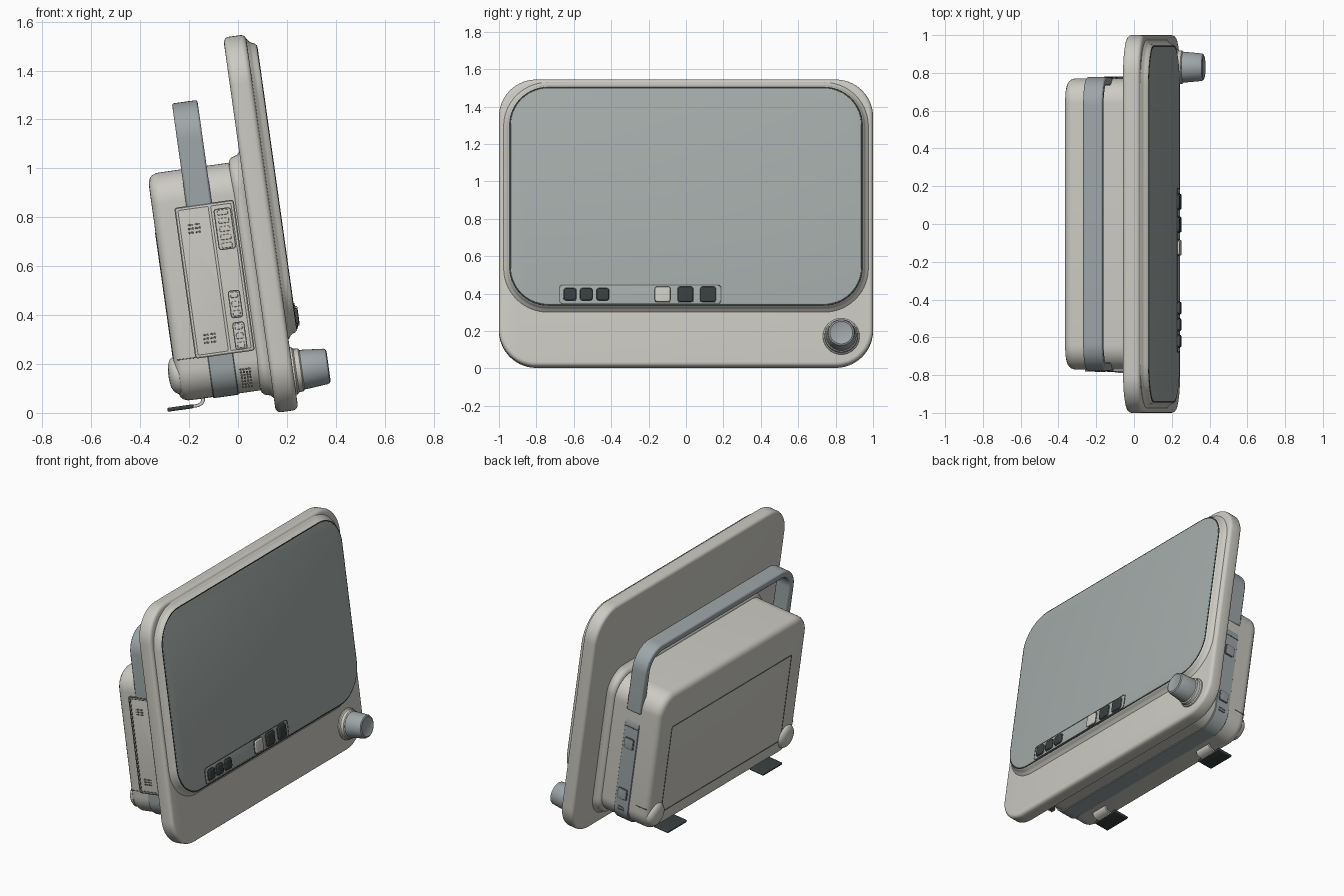
import bpy, bmesh, math
from mathutils import Matrix

if "Cube" in bpy.data.objects:
    bpy.data.objects.remove(bpy.data.objects["Cube"])

# Local frame: x = out of the screen, y = sideways, z = up the panel; whole unit leans back 8 degrees
LEAN = Matrix.Translation((0.155, 0, 0)) @ Matrix.Rotation(math.radians(-8), 4, 'Y')


def material(name, rgb):
    m = bpy.data.materials.new(name)
    m.diffuse_color = (*rgb, 1)
    m.use_nodes = True
    m.node_tree.nodes["Principled BSDF"].inputs["Base Color"].default_value = m.diffuse_color
    return m


SHELL = material("warm_shell", (0.60, 0.59, 0.54))
BLUE = material("blue_grey", (0.34, 0.38, 0.39))
GLASS = material("screen_grey", (0.37, 0.41, 0.40))
DARK = material("dark_rubber", (0.04, 0.05, 0.05))
SEAM = material("seam", (0.14, 0.14, 0.13))


def finish(name, bm, mat, angle=35):
    bmesh.ops.recalc_face_normals(bm, faces=bm.faces)
    me = bpy.data.meshes.new(name)
    bm.to_mesh(me)
    bm.free()
    me.shade_smooth()
    me.set_sharp_from_angle(angle=math.radians(angle))
    me.materials.append(mat)
    ob = bpy.data.objects.new(name, me)
    bpy.context.collection.objects.link(ob)
    ob.matrix_world = LEAN
    return ob


def rounded(rect, r, inset=0, seg=10):
    a0, a1, b0, b1 = rect[0] + inset, rect[1] - inset, rect[2] + inset, rect[3] - inset
    r = max(r - inset, 0.002)
    pts = []
    for k, (a, b) in enumerate([(a1 - r, b1 - r), (a0 + r, b1 - r), (a0 + r, b0 + r), (a1 - r, b0 + r)]):
        for i in range(seg + 1):
            t = math.pi / 2 * (k + i / seg)
            pts.append((a + r * math.cos(t), b + r * math.sin(t)))
    return pts


# Stack of rounded rectangles; rings = (depth, inset); axis x gives (y, z) outlines, axis y gives (x, z)
def loft(name, axis, rect, r, rings, mat, hollow=False, seg=10):
    bm = bmesh.new()
    loops = []
    for d, inset in rings:
        loops.append([bm.verts.new((d, a, b) if axis == 'x' else (a, d, b))
                      for a, b in rounded(rect, r, inset, seg)])
    pairs = list(zip(loops, loops[1:]))
    if hollow:
        pairs.append((loops[-1], loops[0]))
    else:
        bm.faces.new(loops[0])
        bm.faces.new(loops[-1])
    n = len(loops[0])
    for p, q in pairs:
        for i in range(n):
            j = (i + 1) % n
            bm.faces.new((p[i], p[j], q[j], q[i]))
    return finish(name, bm, mat)


# Raised pad with a rounded outer edge
def pad(name, axis, rect, r, d0, d1, bev, mat, both=False, seg=6):
    s = 1 if d1 > d0 else -1
    arc = [(bev * (1 - math.sin(t)), bev * (1 - math.cos(t))) for t in
           [math.pi / 2 * i / 4 for i in range(5)]]
    rings = [(d0 + s * k, i) for k, i in reversed(arc)] if both else [(d0, 0)]
    if both:
        rings.reverse()
        rings.sort(key=lambda q: s * q[0])
    rings += sorted([(d1 - s * k, i) for k, i in arc], key=lambda q: s * q[0])
    return loft(name, axis, rect, r, rings, mat, seg=seg)


def frame(name, axis, rect, r, d0, d1, width, mat):
    return loft(name, axis, rect, r, [(d0, 0), (d1, 0), (d1, width), (d0, width)], mat, True)


def lathe(name, y, z, profile, mat, n=40):
    bm = bmesh.new()
    loops = [[bm.verts.new((x, y + r * math.cos(2 * math.pi * i / n), z + r * math.sin(2 * math.pi * i / n)))
              for i in range(n)] for x, r in profile]
    for p, q in zip(loops, loops[1:]):
        for i in range(n):
            bm.faces.new((p[i], p[(i + 1) % n], q[(i + 1) % n], q[i]))
    bm.faces.new(loops[0])
    bm.faces.new(loops[-1])
    return finish(name, bm, mat)


# Bent strip: inner and outer side lines joined into a solid, f places (a, b) at each end
def strip(name, outer, inner, place, ends, mat, bev):
    bm = bmesh.new()
    secs = [[bm.verts.new(place(p, e)) for p, e in
             ((o, ends[0]), (o, ends[1]), (i, ends[1]), (i, ends[0]))] for o, i in zip(outer, inner)]
    for s, t in zip(secs, secs[1:]):
        for k in range(4):
            bm.faces.new((s[k], s[(k + 1) % 4], t[(k + 1) % 4], t[k]))
    bm.faces.new(secs[0])
    bm.faces.new(secs[-1])
    ob = finish(name, bm, mat)
    b = ob.modifiers.new("soft_edges", 'BEVEL')
    b.width, b.segments, b.limit_method, b.angle_limit = bev, 2, 'ANGLE', math.radians(50)
    return ob


# Front panel, raised bezel and screen
pad("front_panel", 'x', (-1, 1, 0, 1.55), 0.2, 0, 0.093, 0.022, SHELL, both=True, seg=14)
SCR = (-0.938, 0.938, 0.328, 1.495)
loft("screen_bezel", 'x', SCR, 0.2, [(0.085, -0.042), (0.095, -0.036), (0.103, -0.024), (0.113, -0.017),
     (0.124, -0.013), (0.13, -0.007), (0.131, 0)], SHELL, seg=14)
pad("screen_seal", 'x', tuple(v + s * 0.007 for v, s in zip(SCR, (-1, 1, -1, 1))), 0.207,
    0.1, 0.132, 0.002, DARK, seg=14)
pad("screen", 'x', SCR, 0.2, 0.1, 0.134, 0.004, GLASS, seg=14)

# Button strip
frame("button_strip_rim", 'x', (-0.68, 0.19, 0.33, 0.435), 0.02, 0.13, 0.137, 0.005, SEAM)
pad("button_strip", 'x', (-0.675, 0.185, 0.333, 0.43), 0.018, 0.13, 0.136, 0.002, GLASS)
for i, (y, h, m) in enumerate([(-0.62, 0.033, DARK), (-0.533, 0.033, DARK), (-0.445, 0.033, DARK),
                               (-0.125, 0.041, SHELL), (-0.003, 0.041, DARK), (0.118, 0.041, DARK)]):
    frame(f"button_seat_{i}", 'x', (y - h - .004, y + h + .004, 0.377 - h, 0.385 + h), 0.018, 0.13, 0.139, 0.006, SEAM)
    pad(f"button_{i}", 'x', (y - h, y + h, 0.381 - h, 0.381 + h), 0.016, 0.13, 0.147, 0.006, m)

# Control knob
lathe("knob_collar", 0.83, 0.16, [(0.08, 0.1), (0.1, 0.097), (0.106, 0.09), (0.125, 0.088), (0.13, 0.082)], SHELL)
lathe("knob", 0.83, 0.16, [(0.12, 0.081), (0.14, 0.081), (0.228, 0.073), (0.236, 0.069), (0.24, 0.061),
                           (0.237, 0.056)], BLUE)

# Rear collar and housing
loft("rear_collar", 'x', (-0.79, 0.79, 0.07, 1.07), 0.14, [(-0.05, 0.035), (-0.046, 0.022), (-0.038, 0.012),
     (-0.025, 0.007), (-0.012, 0.004), (0.003, -0.012)], SHELL, seg=12)
BODY = (-0.77, 0.77, 0.1, 1.04)
loft("rear_housing", 'x', BODY, 0.13, [(-0.385, 0.045), (-0.383, 0.032), (-0.377, 0.018), (-0.366, 0.007),
     (-0.35, 0.001), (-0.335, 0), (-0.03, 0)], SHELL, seg=12)
loft("housing_band", 'x', (-0.775, 0.775, 0.095, 0.9), 0.12, [(-0.245, 0.004), (-0.242, 0), (-0.143, 0),
     (-0.14, 0.004)], BLUE, seg=12)
frame("back_cover_seam", 'x', (-0.63, 0.63, 0.2, 0.8), 0.015, -0.38, -0.387, 0.006, SEAM)

# Carry handle arching over the housing
def arch(half, top, r, foot):
    pts = [(-half, foot)]
    for c, start in ((-1, math.pi), (1, math.pi / 2)):
        for i in range(13):
            t = start - math.pi / 2 * i / 12
            pts.append((c * (half - r) + r * math.cos(t), top - r + r * math.sin(t)))
    return pts + [(half, foot)]


strip("carry_handle", arch(0.778, 1.312, 0.15, 0.88), arch(0.733, 1.267, 0.105, 0.88),
      lambda p, e: (e, p[0], p[1]), (-0.245, -0.14), BLUE, 0.008)

# Mirrored rear corner caps and folding feet
for s, side in ((-1, "left"), (1, "right")):
    lathe(f"corner_cap_{side}", s * 0.68, 0.21, [(-0.37, 0.078), (-0.386, 0.077), (-0.4, 0.066), (-0.41, 0.045),
          (-0.414, 0.015)], SHELL)
    y = s * 0.5
    ends = (y - 0.1, y + 0.1)
    pad(f"foot_pad_{side}", 'x', (*ends, 0.066, 0.082), 0.006, -0.437, -0.33, 0.005, DARK, both=True)
    strip(f"foot_arm_{side}", [(-0.36, 0.067), (-0.31, 0.068), (-0.29, 0.076), (-0.28, 0.09), (-0.278, 0.13)],
          [(-0.36, 0.08), (-0.314, 0.081), (-0.301, 0.086), (-0.296, 0.094), (-0.294, 0.13)],
          lambda p, e: (p[0], e, p[1]), (y - 0.06, y + 0.06), SHELL, 0.002)
    # seam that separates the lower corner piece
    pad(f"corner_seam_{side}", 'y', (-0.37, -0.29, 0.268, 0.272), 0.002, s * 0.765, s * 0.772, 0.001, SEAM)

# Side door on the -y face: vented cover and connector bay
F = -0.765
pad("side_door", 'y', (-0.295, -0.05, 0.265, 0.888), 0.012, F, -0.779, 0.003, SHELL)
frame("door_seam", 'y', (-0.295, -0.05, 0.265, 0.888), 0.012, F, -0.782, 0.006, SEAM)
frame("door_cover_rim", 'y', (-0.284, -0.155, 0.276, 0.877), 0.008, F, -0.782, 0.004, SEAM)
frame("port_bay_rim", 'y', (-0.149, -0.061, 0.276, 0.877), 0.008, F, -0.782, 0.004, SEAM)
for g, z0 in enumerate((0.794, 0.34)):
    for i in range(3):
        for j in range(2):
            x, z = -0.24 + 0.029 * j, z0 + 0.016 * (i - 1)
            pad(f"door_vent_{g}_{i}_{j}", 'y', (x - .012, x + .012, z - .0035, z + .0035), 0.003, F, -0.783, 0.001, SEAM, seg=3)
for g, (z, hx, hz, n) in enumerate([(0.775, 0.036, 0.085, 5), (0.464, 0.025, 0.057, 3), (0.333, 0.025, 0.057, 3)]):
    x = -0.102
    pad(f"port_{g}", 'y', (x - hx, x + hx, z - hz, z + hz), 0.012, F, -0.784, 0.003, SHELL)
    frame(f"port_rim_{g}", 'y', (x - hx, x + hx, z - hz, z + hz), 0.012, F, -0.787, 0.005, SEAM)
    for i in range(n):
        c, h = z - hz + 2 * hz * (i + 0.5) / n, hz / n * 0.62
        pad(f"port_block_{g}_{i}", 'y', (x - hx * .6, x + hx * .6, c - h, c + h), 0.005, F, -0.79, 0.003, SHELL, seg=4)

# Lower grille beside the door
for i in range(7):
    for j in range(4):
        x, z = -0.118 + 0.012 * j, 0.195 - 0.012 * i
        if z > 0.12:
            pad(f"grille_{i}_{j}", 'y', (x - .004, x + .004, z - .004, z + .004), 0.003, -0.74, -0.774, 0.001, SEAM, seg=3)

# Latches and small slots on the +y band
for i, z in enumerate((0.66, 0.31)):
    frame(f"latch_rim_{i}", 'y', (-0.225, -0.155, z - .038, z + .038), 0.012, 0.77, 0.779, 0.005, SEAM)
    pad(f"latch_{i}", 'y', (-0.22, -0.16, z - .033, z + .033), 0.009, 0.77, 0.782, 0.003, BLUE)
pad("band_joint", 'y', (-0.245, -0.14, 0.768, 0.773), 0.002, 0.77, 0.777, 0.001, SEAM)
for i in range(2):
    pad(f"band_slot_{i}", 'y', (-0.215, -0.165, 0.215 - .018 * i, 0.223 - .018 * i), 0.003, 0.76, 0.777, 0.001, SEAM)
